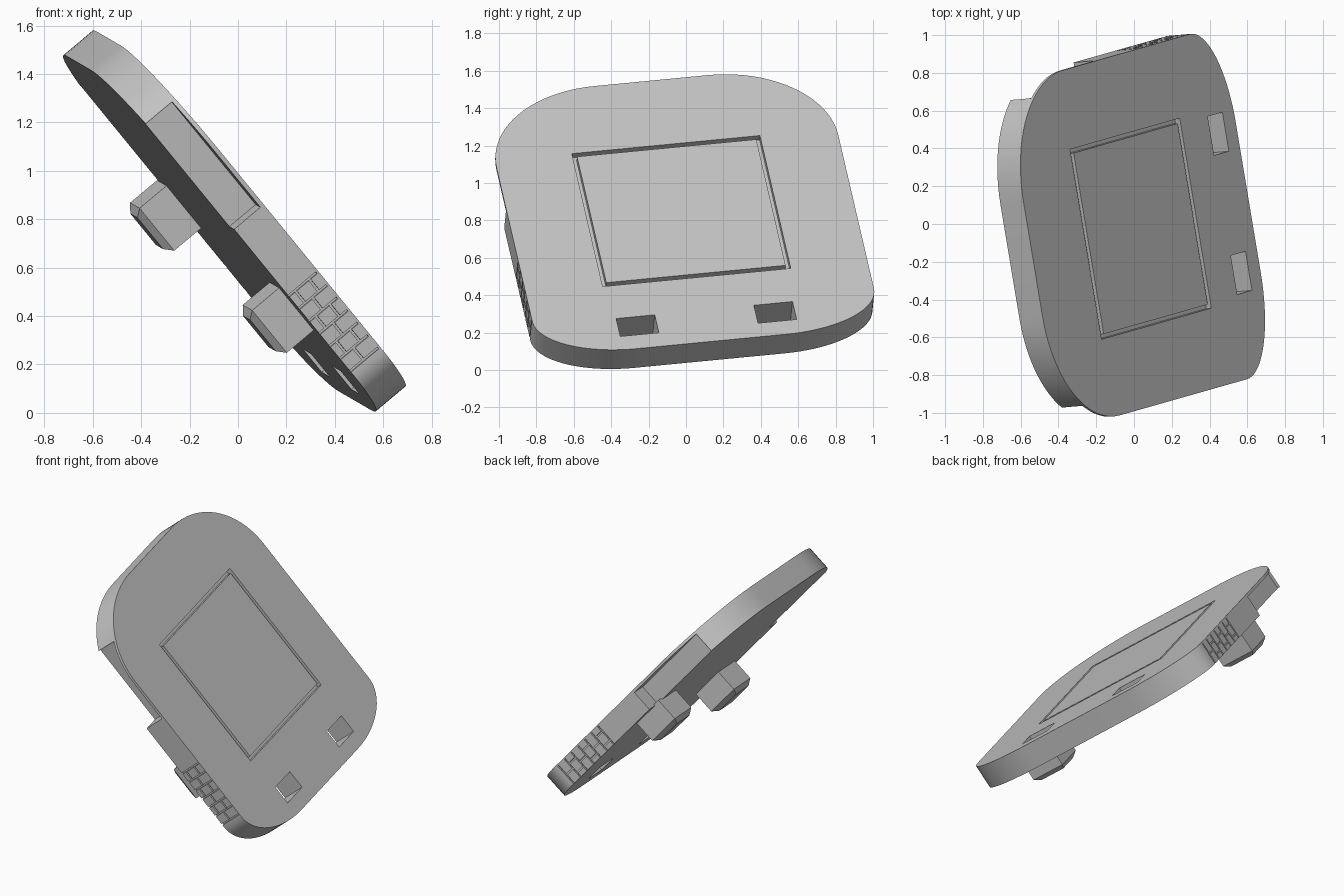
import bpy, bmesh, math
from mathutils import Matrix, Vector

cube = bpy.data.objects.get("Cube")
if cube:
    bpy.data.objects.remove(cube, do_unlink=True)

# One plain grey material
grey = bpy.data.materials.new("plain_grey")
grey.use_nodes = True
colour = (0.55, 0.55, 0.55, 1)
grey.diffuse_color = colour
grey.node_tree.nodes["Principled BSDF"].inputs["Base Color"].default_value = colour

# Tilted frame: across the plate, up the plate, out of its top face
up = Vector((-0.623, -0.177, 0.762)).normalized()
across = Vector((-0.166, 0.981, 0.098))
across = (across - up * across.dot(up)).normalized()
out = across.cross(up)
origin = across * 0.05 + up * 0.63 + out * 0.57
FRAME = Matrix((across, up, out)).transposed().to_4x4()
FRAME.translation = origin

HALF, THICK = 0.93, 0.16


def make(name, bm):
    bmesh.ops.recalc_face_normals(bm, faces=bm.faces)
    mesh = bpy.data.meshes.new(name)
    bm.to_mesh(mesh)
    bm.free()
    mesh.materials.append(grey)
    ob = bpy.data.objects.new(name, mesh)
    bpy.context.collection.objects.link(ob)
    ob.matrix_world = FRAME
    return ob


def add_box(bm, x, y, z):
    size = [b - a for a, b in (x, y, z)]
    mid = [(a + b) / 2 for a, b in (x, y, z)]
    m = Matrix.Translation(mid) @ Matrix.Diagonal((*size, 1))
    return bmesh.ops.create_cube(bm, size=1, matrix=m)["verts"]


def mirrored_boxes(bm, x, y, z):
    add_box(bm, x, y, z)
    add_box(bm, (-x[1], -x[0]), y, z)


def activate(ob):
    bpy.ops.object.select_all(action='DESELECT')
    ob.select_set(True)
    bpy.context.view_layer.objects.active = ob


def cut(target, bm, self_overlap=False):
    cutter = make("cutter", bm)
    cutter.hide_render = True
    mod = target.modifiers.new("cut", 'BOOLEAN')
    mod.operation = 'DIFFERENCE'
    mod.solver = 'EXACT'
    mod.use_self = self_overlap
    mod.object = cutter
    activate(target)
    bpy.ops.object.modifier_apply(modifier=mod.name)
    bpy.data.objects.remove(cutter, do_unlink=True)


# Plate: rounded outline, with rounder corners at the upper end
def corner(sx, sy, rx, ry, y_side, steps=20):
    pts = []
    for i in range(steps + 1):
        a = math.pi / 2 * i / steps
        pts.append((sx * (HALF - rx + rx * math.cos(a)), y_side + sy * ry * math.sin(a)))
    return pts


top_r = corner(1, 1, 0.62, 0.495, 0.42)
bot_r = corner(1, -1, 0.52, 0.255, -0.66)
right_side = bot_r[::-1] + top_r
outline = right_side + [(-x, y) for x, y in reversed(right_side)]
bm = bmesh.new()
face = bm.faces.new([bm.verts.new((x, y, 0)) for x, y in outline])
ext = bmesh.ops.extrude_face_region(bm, geom=[face])["geom"]
for v in ext:
    if isinstance(v, bmesh.types.BMVert):
        v.co.z = -THICK
plate = make("plate", bm)

# Two through slots near the lower end
bm = bmesh.new()
mirrored_boxes(bm, (0.27, 0.48), (-0.82, -0.695), (-0.3, 0.1))
cut(plate, bm)

# Undercut grips on both sides, leaving a thin lip at the top
bm = bmesh.new()
mirrored_boxes(bm, (0.81, 1.1), (0.13, 0.69), (-0.3, -0.018))
cut(plate, bm)

# Groove around the flush screen panel
gx, gy, g = 0.512, 0.466, 0.024
bm = bmesh.new()
rings = []
for z in (-0.035, 0.05):
    for inset in (0, g):
        x, y = gx - inset, gy - inset
        rings.append([bm.verts.new((sx * x, sy * y, z))
                      for sx, sy in ((1, 1), (-1, 1), (-1, -1), (1, -1))])
lo_out, lo_in, hi_out, hi_in = rings
for a, b in ((lo_out, hi_out), (hi_out, hi_in), (hi_in, lo_in), (lo_in, lo_out)):
    for i in range(4):
        j = (i + 1) % 4
        bm.faces.new((a[i], a[j], b[j], b[i]))
cut(plate, bm)

# Staggered brick grooves on the lower side walls
bm = bmesh.new()
start, step, w, depth = -0.64, 0.068, 0.005, 0.012
x = (HALF - depth, HALF + 0.05)
for i in range(7):
    y = start + i * step
    mirrored_boxes(bm, x, (y - w, y + w), (-0.2, -0.01))
    if i < 6:
        for z in ((-0.05, -0.125) if i % 2 else (-0.0875,)):
            mirrored_boxes(bm, x, (y, y + step), (z - w, z + w))
cut(plate, bm, True)

activate(plate)
bpy.ops.object.shade_smooth_by_angle(angle=math.radians(25))

# Chamfered pegs on the underside
for name, px, py in (("upper_peg", 0.73, 0.06), ("lower_peg", -0.67, -0.32)):
    bm = bmesh.new()
    add_box(bm, (px - 0.12, px + 0.12), (py - 0.115, py + 0.115), (-0.335, -THICK + 0.01))
    tip = min(bm.faces, key=lambda f: f.calc_center_median().z)
    bmesh.ops.bevel(bm, geom=list(tip.edges), offset=0.03, segments=1, affect='EDGES')
    make(name, bm)
